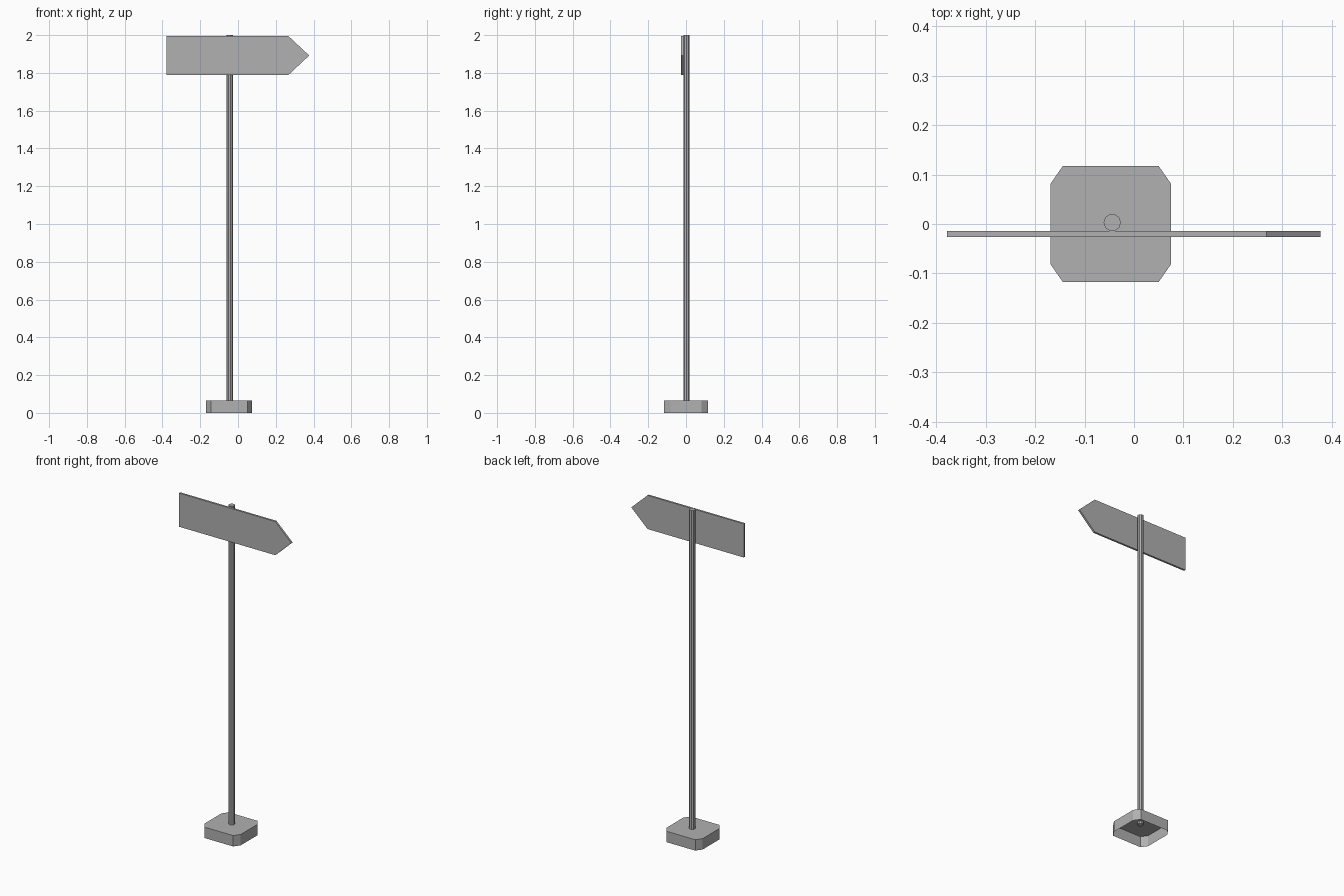
import bpy, bmesh, math
from mathutils import Matrix

if "Cube" in bpy.data.objects:
    bpy.data.objects.remove(bpy.data.objects["Cube"])

# Dark grey paint shared by all parts
paint = bpy.data.materials.new("dark_grey")
paint.diffuse_color = (0.44, 0.44, 0.44, 1)
paint.use_nodes = True
paint.node_tree.nodes["Principled BSDF"].inputs["Base Color"].default_value = paint.diffuse_color


def prism(name, outline, matrix, depth, open_start=False):
    """Extrude a 2D outline along local z, then place it with matrix."""
    bm = bmesh.new()
    start = bm.faces.new([bm.verts.new((u, v, 0)) for u, v in outline])
    ext = bmesh.ops.extrude_face_region(bm, geom=[start], use_keep_orig=True)
    moved = [g for g in ext["geom"] if isinstance(g, bmesh.types.BMVert)]
    bmesh.ops.translate(bm, verts=moved, vec=(0, 0, depth))
    bmesh.ops.recalc_face_normals(bm, faces=bm.faces)
    if open_start:
        bmesh.ops.delete(bm, geom=[start], context="FACES_ONLY")
    bm.transform(matrix)
    mesh = bpy.data.meshes.new(name)
    bm.to_mesh(mesh)
    bm.free()
    mesh.materials.append(paint)
    obj = bpy.data.objects.new(name, mesh)
    bpy.context.collection.objects.link(obj)
    return obj


POST_X, POST_Y = -0.044, 0.003

# Foot: hollow block with cut corners, open underneath
hx, hy, cx, cy = 0.122, 0.117, 0.025, 0.036
foot = [(hx, -hy + cy), (hx, hy - cy), (hx - cx, hy), (-hx + cx, hy),
        (-hx, hy - cy), (-hx, -hy + cy), (-hx + cx, -hy), (hx - cx, -hy)]
prism("foot", foot, Matrix.Translation((-0.047, 0, 0)), 0.066, open_start=True)

# Post: ten-sided pole that dips slightly through the foot
sides, radius = 10, 0.0175
ring = [(radius * math.cos(math.tau * i / sides),
         radius * math.sin(math.tau * i / sides)) for i in range(sides)]
prism("post", ring, Matrix.Translation((POST_X, POST_Y, 0.05)), 1.95)

# Sign board: arrow-shaped plate on the front of the post
arrow = [(-0.378, 1.79), (0.268, 1.79), (0.377, 1.892),
         (0.268, 1.994), (-0.378, 1.994)]
upright = Matrix.Translation((0, -0.014, 0)) @ Matrix.Rotation(math.pi / 2, 4, "X")
prism("sign_board", arrow, upright, 0.012)
